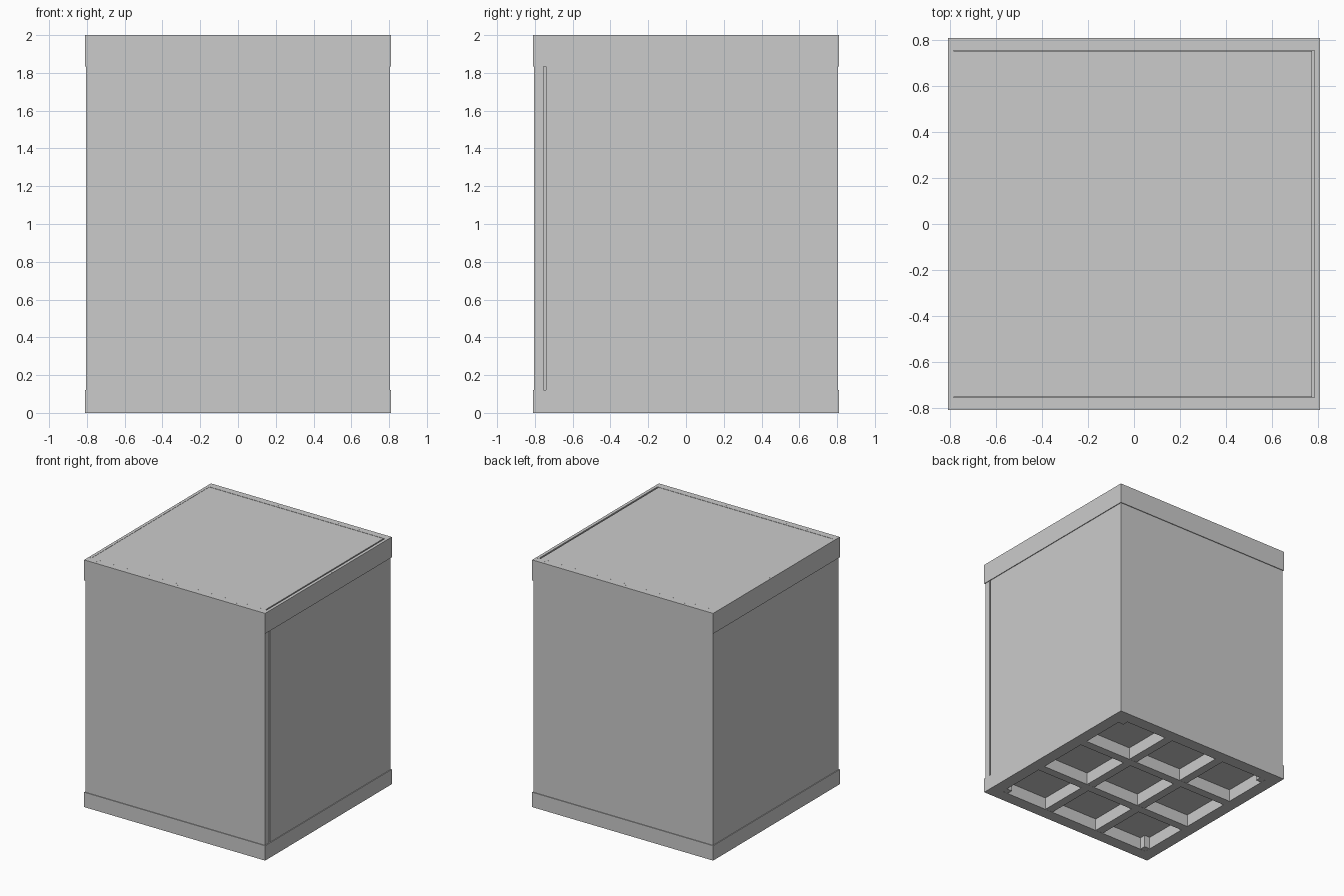
import bpy

# Start from a scene without the default cube
cube = bpy.data.objects.get("Cube")
if cube:
    bpy.data.objects.remove(cube, do_unlink=True)

grey = bpy.data.materials.new("light_grey")
grey.use_nodes = True
grey.diffuse_color = (0.6, 0.6, 0.6, 1)
grey.node_tree.nodes["Principled BSDF"].inputs["Base Color"].default_value = (0.6, 0.6, 0.6, 1)

OUT = 0.81      # outer half width of the base and lid
BODY = 0.804    # outer half width of the walls
BASE_TOP = 0.12
LID_LOW = 1.835


def box(name, low, high):
    """Box between two opposite corners."""
    size = [h - l for l, h in zip(low, high)]
    centre = [(l + h) / 2 for l, h in zip(low, high)]
    bpy.ops.mesh.primitive_cube_add(size=1, location=centre)
    obj = bpy.context.object
    obj.name = name
    obj.scale = size
    bpy.ops.object.transform_apply(location=False, rotation=False, scale=True)
    obj.data.materials.append(grey)
    return obj


def ring(name, half, width, z0, z1):
    """Four rails around the edge of a square."""
    inner = half - width
    for side, s in (("front", -1), ("back", 1)):
        y = sorted((s * half, s * inner))
        box(f"{name}_{side}", (-half, y[0], z0), (half, y[1], z1))
    for side, s in (("right", -1), ("left", 1)):
        x = sorted((s * half, s * inner))
        box(f"{name}_{side}", (x[0], -inner, z0), (x[1], inner, z1))


# Pallet base: edge rails, deck, crossing ribs and corner posts
ring("base_rail", OUT, 0.1, 0, BASE_TOP)
box("base_deck", (-0.72, -0.72, 0.1), (0.72, 0.72, BASE_TOP))
for i, p in enumerate((-0.25, 0.25)):
    box(f"long_rib_{i}", (-0.715, p - 0.035, 0), (0.715, p + 0.035, 0.105))
    box(f"cross_rib_{i}", (p - 0.035, -0.715, 0.001), (p + 0.035, 0.715, 0.105))
for sx in (-1, 1):
    for sy in (-1, 1):
        x = sorted((sx * 0.66, sx * 0.715))
        y = sorted((sy * 0.66, sy * 0.715))
        box("corner_post", (x[0], y[0], 0.001), (x[1], y[1], 0.105))

# Wall panels, with a narrow open joint beside the front panel on the left
T = 0.05
box("front_wall", (-BODY, -BODY, BASE_TOP), (BODY, -BODY + T, LID_LOW))
box("back_wall", (-BODY, BODY - T, BASE_TOP), (BODY, BODY, LID_LOW))
box("right_wall", (-BODY, -BODY + T, BASE_TOP), (-BODY + T, BODY - T, LID_LOW))
box("left_wall", (BODY - T, -BODY + T + 0.012, BASE_TOP), (BODY, BODY - T, LID_LOW))

# Lid: rim and top panel, with a narrow open joint along the left rim
box("lid_core", (-0.79, -0.79, LID_LOW), (0.79, 0.79, 1.985))
for side, s in (("front", -1), ("back", 1)):
    y = sorted((s * OUT, s * 0.755))
    box(f"lid_rim_{side}", (-OUT, y[0], LID_LOW), (OUT, y[1], 2))
for side, s in (("right", -1), ("left", 1)):
    x = sorted((s * OUT, s * 0.785))
    box(f"lid_rim_{side}", (x[0], -0.755, LID_LOW), (x[1], 0.755, 2))
box("lid_panel", (-0.784, -0.753, 1.98), (0.774, 0.753, 1.999))


def screw(x, y):
    bpy.ops.mesh.primitive_cylinder_add(vertices=8, radius=0.006, depth=0.004, location=(x, y, 1.9985))
    bpy.context.object.name = "lid_screw"
    bpy.context.object.data.materials.append(grey)


# Screws along the lid rim
for s in (-1, 1):
    for i in range(-4, 5):
        screw(i * 0.18, s * 0.78)
    for y in (-0.75, -0.4, -0.05, 0.06, 0.41, 0.76):
        screw(s * 0.797, y)
